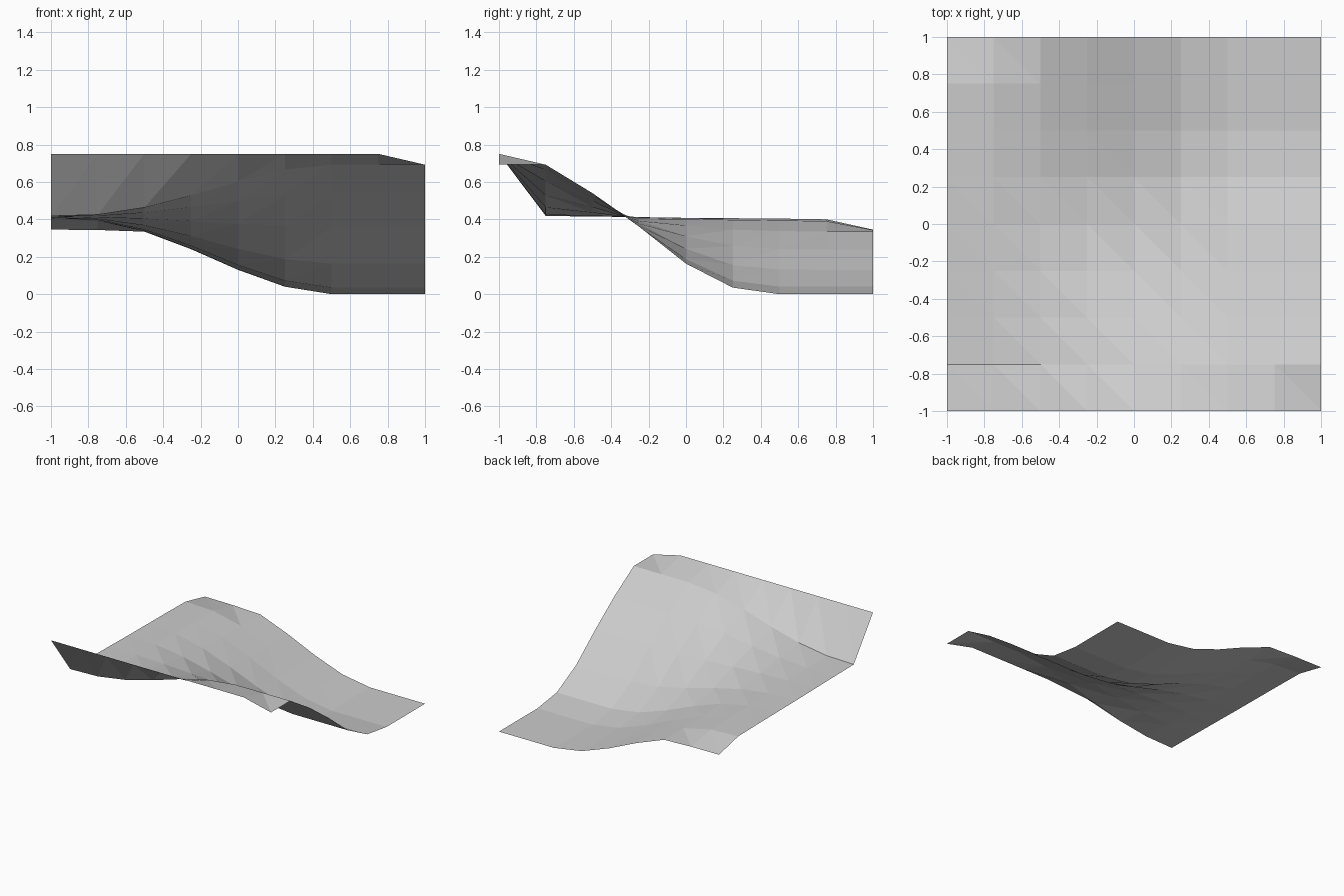
import bpy, bmesh

if "Cube" in bpy.data.objects:
    bpy.data.objects.remove(bpy.data.objects["Cube"], do_unlink=True)

CELLS = 8
STEP = 2 / CELLS

# Height profiles along y for the left-hand plateau and the right-hand slope
plateau = [0.75, 0.418, 0.415, 0.412, 0.408, 0.406, 0.404, 0.40, 0.40]
slope = [0.75, 0.692, 0.54, 0.36, 0.163, 0.035, 0, 0, 0]
# Share of the plateau profile at each x
blend = [1, 0.975, 0.835, 0.6, 0.325, 0.1, 0, 0, 0]


def height(i, j):
    return blend[i] * plateau[j] + (1 - blend[i]) * slope[j]


# Terrain sheet of triangles
bm = bmesh.new()
grid = [[bm.verts.new((i * STEP - 1, j * STEP - 1, height(i, j)))
         for j in range(CELLS + 1)] for i in range(CELLS + 1)]

# Lowered corners
grid[CELLS][0].co.z = 0.692
grid[0][CELLS].co.z = 0.345
grid[1][CELLS].co.z = 0.343

for i in range(CELLS):
    for j in range(CELLS):
        a, b = grid[i][j], grid[i + 1][j]
        c, d = grid[i + 1][j + 1], grid[i][j + 1]
        bm.faces.new((a, b, d))
        bm.faces.new((b, c, d))

mesh = bpy.data.meshes.new("terrain_sheet")
bm.to_mesh(mesh)
bm.free()

# Plain grey surface
grey = bpy.data.materials.new("light_grey")
grey.use_nodes = True
colour = (0.6, 0.6, 0.6, 1)
grey.diffuse_color = colour
grey.node_tree.nodes["Principled BSDF"].inputs["Base Color"].default_value = colour
mesh.materials.append(grey)

terrain = bpy.data.objects.new("terrain_sheet", mesh)
bpy.context.collection.objects.link(terrain)
